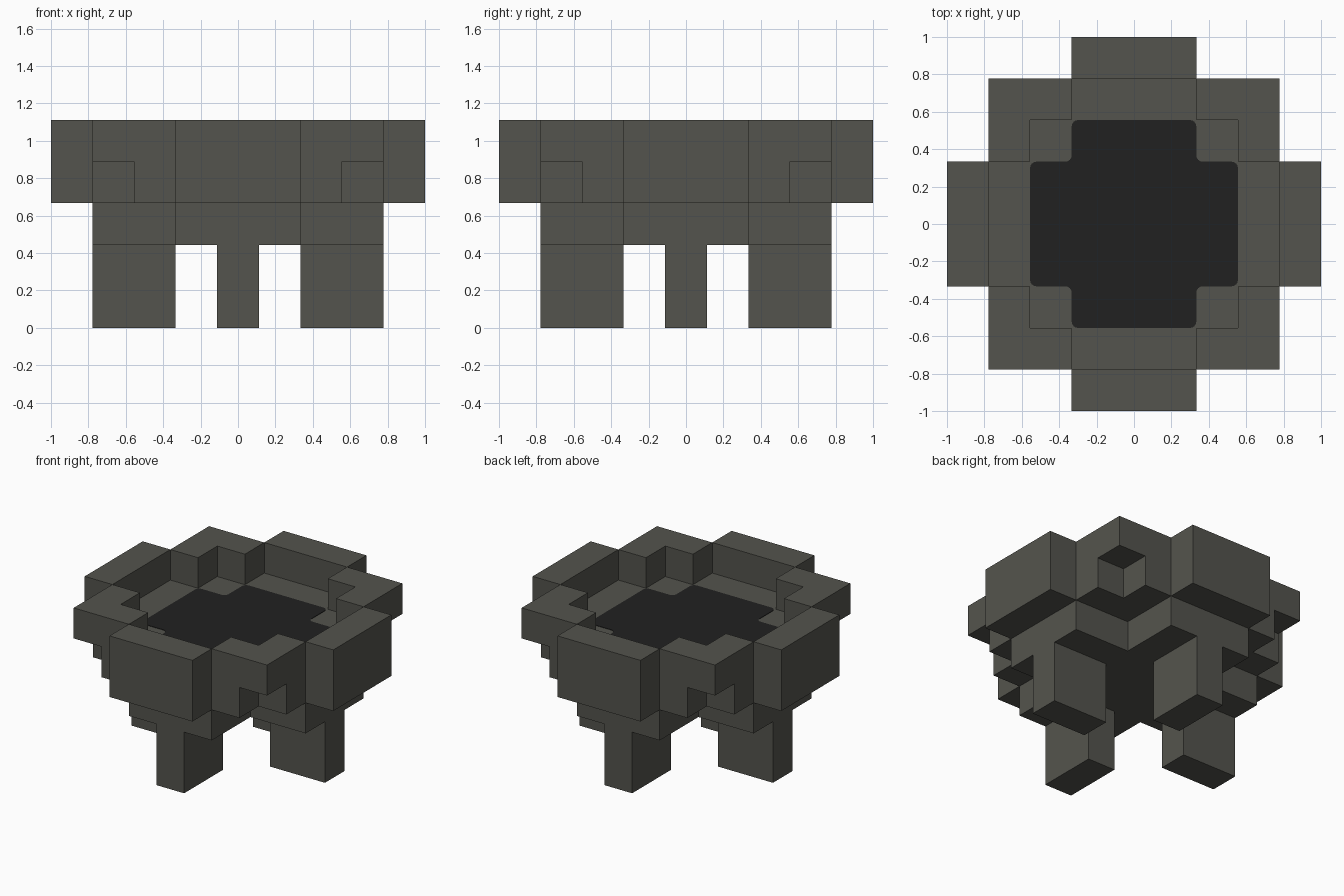
import bpy, bmesh
from math import pi
from mathutils import Matrix

U = 1 / 9  # block grid unit

cube = bpy.data.objects.get("Cube")
if cube:
    bpy.data.objects.remove(cube, do_unlink=True)


def material(name, color):
    mat = bpy.data.materials.new(name)
    mat.use_nodes = True
    mat.diffuse_color = color
    bsdf = next(n for n in mat.node_tree.nodes if n.type == 'BSDF_PRINCIPLED')
    bsdf.inputs["Base Color"].default_value = color
    bsdf.inputs["Roughness"].default_value = 0.9
    return mat


stone = material("grey_stone", (0.088, 0.088, 0.075, 1))
charcoal = material("charcoal", (0.0155, 0.0155, 0.0155, 1))


def prism(name, outline, bottom, top, mat, turn=0, rounding=0):
    """Extrude a flat outline (grid units) upwards, turned in quarter turns."""
    bm = bmesh.new()
    face = bm.faces.new([bm.verts.new((x * U, y * U, bottom * U)) for x, y in outline])
    result = bmesh.ops.extrude_face_region(bm, geom=[face])
    raised = [g for g in result["geom"] if isinstance(g, bmesh.types.BMVert)]
    bmesh.ops.translate(bm, verts=raised, vec=(0, 0, (top - bottom) * U))
    if rounding:
        upright = [e for e in bm.edges if abs(e.verts[0].co.z - e.verts[1].co.z) > 1e-5]
        bmesh.ops.bevel(bm, geom=upright, offset=rounding * U, segments=4,
                        profile=0.5, affect='EDGES')
    bm.transform(Matrix.Rotation(turn * pi / 2, 4, 'Z'))
    bmesh.ops.recalc_face_normals(bm, faces=bm.faces)
    mesh = bpy.data.meshes.new(name)
    bm.to_mesh(mesh)
    bm.free()
    mesh.materials.append(mat)
    obj = bpy.data.objects.new(name, mesh)
    bpy.context.collection.objects.link(obj)
    return obj


def rect(x0, x1, y0, y1):
    return [(x0, y0), (x1, y0), (x1, y1), (x0, y1)]


def cross(reach, width):
    """Plus-shaped outline, four turned copies of one corner."""
    points = []
    x_y = [(reach, -width), (reach, width), (width, width)]
    for _ in range(4):
        points += x_y
        x_y = [(-y, x) for x, y in x_y]
    return points


# Central body: stepped base and bowl floor
prism("base", cross(7, 3), 4, 6, stone)
prism("bowl_floor", cross(7, 5), 6, 8, stone)

# Dark inset with softened corners
prism("dark_bed", cross(5, 3), 8, 8.03, charcoal, rounding=0.3)

# Four legs, outer rims and corner walls
corner = [(3, 5), (5, 5), (5, 3), (7, 3), (7, 7), (3, 7)]
for turn, side in enumerate(("front", "left", "back", "right")):
    prism(side + "_leg", rect(-1, 1, -7, -3), 0, 4, stone, turn)
    prism(side + "_rim", rect(-3, 3, -9, -7), 6, 10, stone, turn)
for turn, side in enumerate(("back_left", "back_right", "front_right", "front_left")):
    prism(side + "_corner_wall", corner, 8, 10, stone, turn)
